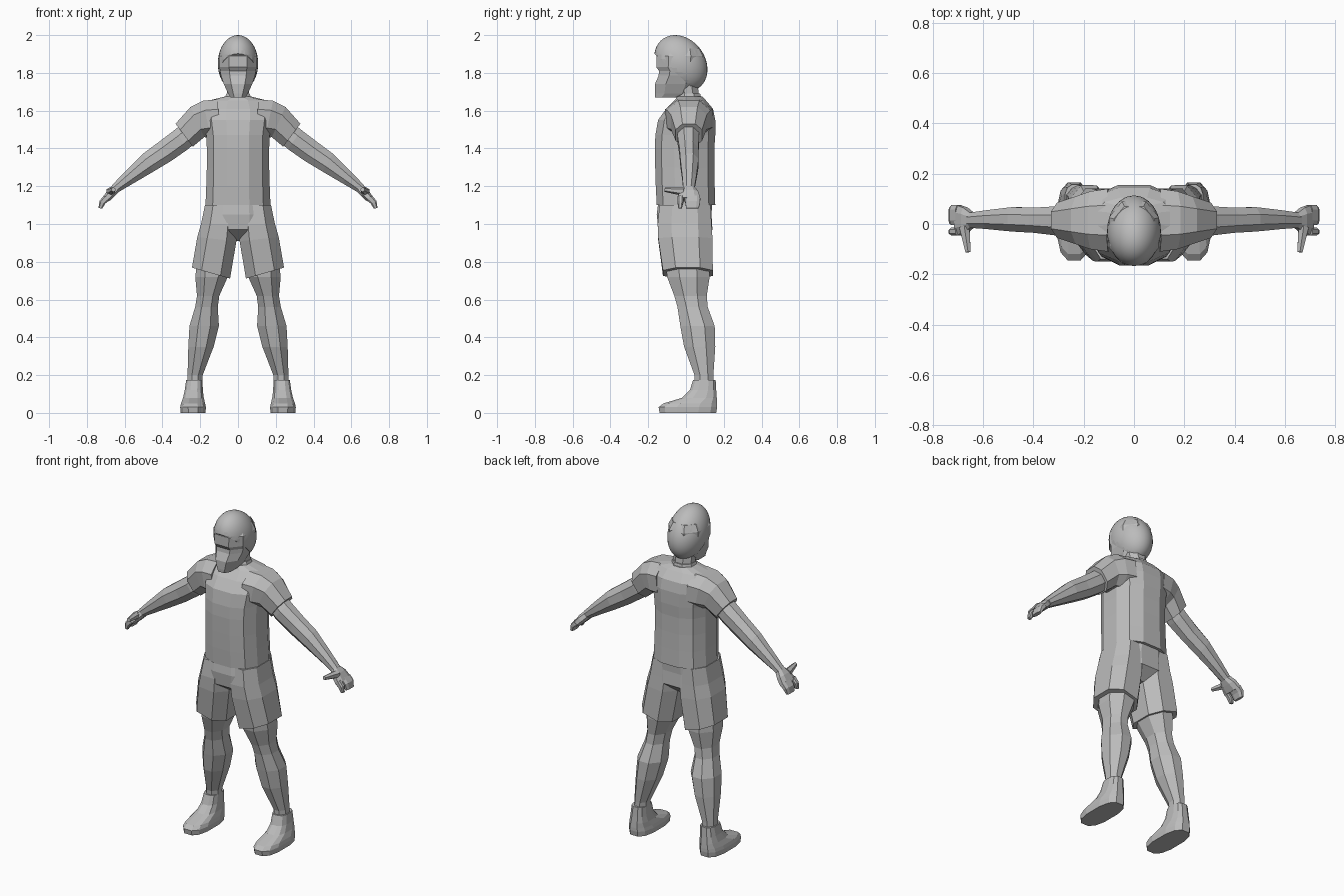
import bpy, bmesh, math
from mathutils import Vector, Matrix

cube = bpy.data.objects.get("Cube")
if cube:
    bpy.data.objects.remove(cube)

GREY = bpy.data.materials.new("plain grey")
GREY.use_nodes = True
GREY.diffuse_color = (0.5, 0.5, 0.5, 1)
GREY.node_tree.nodes["Principled BSDF"].inputs["Base Color"].default_value = (0.5, 0.5, 0.5, 1)


def finish(name, bm, smooth=False):
    bmesh.ops.recalc_face_normals(bm, faces=bm.faces)
    for f in bm.faces:
        f.smooth = smooth and len(f.verts) < 5
    mesh = bpy.data.meshes.new(name)
    bm.to_mesh(mesh)
    bm.free()
    mesh.materials.append(GREY)
    obj = bpy.data.objects.new(name, mesh)
    bpy.context.collection.objects.link(obj)
    return obj


def outline(n, power):
    """Unit rounded outline with a flat side facing each axis."""
    pts = []
    for k in range(n):
        t = 2 * math.pi * (k + 0.5) / n
        c, s = math.cos(t), math.sin(t)
        pts.append((math.copysign(abs(c) ** (2 / power), c),
                    math.copysign(abs(s) ** (2 / power), s)))
    mx = max(p[0] for p in pts)
    my = max(p[1] for p in pts)
    return [(x / mx, y / my) for x, y in pts]


def loft(name, rings, n=8, power=2, side=1):
    """Rings are (x, z, half width, front y, back y, tilt in degrees)."""
    bm = bmesh.new()
    loops = []
    for x, z, half, front, back, tilt in rings:
        t = math.radians(tilt)
        loops.append([bm.verts.new((side * (x + half * u * math.cos(t)),
                                    (front + back) / 2 + v * (back - front) / 2,
                                    z + half * u * math.sin(t)))
                      for u, v in outline(n, power)])
    for low, high in zip(loops, loops[1:]):
        for k in range(n):
            j = (k + 1) % n
            bm.faces.new((low[k], low[j], high[j], high[k]))
    bm.faces.new(loops[0])
    bm.faces.new(loops[-1])
    return finish(name, bm)


def column(name, rings, **kw):
    """Upright centred loft from (z, half width, front y, back y)."""
    return loft(name, [(0, z, w, f, b, 0) for z, w, f, b in rings], **kw)


# Shirt body, pelvis and neck
column("shirt_body", [
    (1.10, .172, -.155, .155), (1.20, .168, -.16, .152), (1.30, .165, -.163, .15),
    (1.40, .165, -.165, .15), (1.47, .168, -.162, .155), (1.55, .18, -.148, .155),
    (1.61, .18, -.105, .143), (1.655, .15, -.06, .105), (1.675, .07, -.045, .085)],
    n=12, power=2.5)
column("shorts_seat", [
    (1.13, .16, -.145, .14), (1.05, .172, -.155, .135), (.97, .17, -.145, .14),
    (.91, .08, -.06, .07)], n=12, power=2.5)
column("neck", [(1.6, .06, -.035, .075), (1.67, .058, -.035, .07),
                (1.75, .06, -.05, .06)])
column("collar", [(1.65, .075, -.055, .085), (1.69, .062, -.04, .075)])

# Face with a recessed eye band and a strong jaw
column("face", [
    (1.67, .04, -.163, -.03), (1.69, .052, -.165, .03), (1.74, .075, -.165, .055),
    (1.785, .09, -.145, .07), (1.81, .095, -.143, .08), (1.83, .098, -.157, .085),
    (1.89, .1, -.157, .09), (1.93, .08, -.12, .07)], power=2.4)

# Smooth hair cap, sheared forwards and cut along the hairline
bm = bmesh.new()
bmesh.ops.create_uvsphere(bm, u_segments=32, v_segments=20, radius=1)
for v in bm.verts:
    v.co = Vector((v.co.x * .107, v.co.y * .138 - .0275 - v.co.z * .03, 1.85 + v.co.z * .15))
bmesh.ops.bisect_plane(bm, geom=bm.verts[:] + bm.edges[:] + bm.faces[:],
                       plane_co=(0, -.165, 1.9), plane_no=(0, -.9, -1), clear_outer=True)
bmesh.ops.holes_fill(bm, edges=[e for e in bm.edges if e.is_boundary])
finish("hair", bm, smooth=True)

for label, s in (("left", 1), ("right", -1)):
    # Sleeve and bare arm
    loft(label + "_sleeve", [
        (.10, 1.56, .10, -.11, .14, 85), (.165, 1.555, .10, -.1, .13, 78),
        (.215, 1.54, .088, -.08, .11, 66), (.285, 1.47, .076, -.055, .085, 53)],
        power=2.4, side=s)
    loft(label + "_arm", [
        (.25, 1.49, .06, -.04, .07, 53), (.30, 1.447, .062, -.045, .07, 53),
        (.385, 1.385, .06, -.035, .065, 56), (.475, 1.325, .055, -.03, .067, 60),
        (.577, 1.245, .038, -.02, .055, 50), (.65, 1.187, .025, -.015, .045, 46)], side=s)

    # Palm, two finger groups and thumb
    loft(label + "_palm", [
        (.645, 1.19, .024, -.015, .045, 46), (.67, 1.165, .025, -.035, .065, 40),
        (.7, 1.13, .02, -.045, .076, 32)], power=2.6, side=s)
    for part, f, b in (("front_fingers", -.045, -.014), ("back_fingers", -.004, .075)):
        loft(label + "_" + part, [
            (.695, 1.14, .019, f, b, 35), (.718, 1.115, .017, f, b, 25),
            (.729, 1.083, .01, f + .005, b - .008, 12)], power=3, side=s)
    start, end = Vector((s * .675, -.01, 1.172)), Vector((s * .66, -.112, 1.182))
    axis = end - start
    bm = bmesh.new()
    bmesh.ops.create_cone(bm, cap_ends=True, segments=6, radius1=.024, radius2=.012,
                          depth=axis.length,
                          matrix=Matrix.Translation((start + end) / 2)
                          @ axis.to_track_quat("Z", "Y").to_matrix().to_4x4())
    finish(label + "_thumb", bm)

    # Shorts leg with a hem sloping down to the inside
    loft(label + "_shorts_leg", [
        (.09, 1.1, .085, -.14, .13, 0), (.1, 1.0, .095, -.15, .135, 2),
        (.112, .92, .104, -.147, .14, 6), (.143, .74, .105, -.122, .142, 16)],
        power=2.5, side=s)

    # Bare leg
    loft(label + "_leg", [
        (.135, .82, .08, -.11, .12, 0), (.14, .72, .086, -.1, .125, 0),
        (.158, .62, .059, -.062, .11, 0), (.167, .56, .06, -.045, .115, 0),
        (.179, .46, .078, -.03, .152, 0), (.196, .35, .067, -.01, .155, 0),
        (.227, .2, .04, .045, .145, 0), (.232, .1, .04, .05, .145, 0)], side=s)

    # Shoe
    loft(label + "_shoe", [
        (.238, 0, .066, -.14, .16, 0), (.238, .03, .068, -.145, .165, 0),
        (.238, .05, .064, -.12, .165, 0), (.236, .08, .055, -.02, .163, 0),
        (.234, .12, .048, .02, .16, 0), (.231, .175, .043, .038, .157, 0)],
        n=12, power=2.7, side=s)
